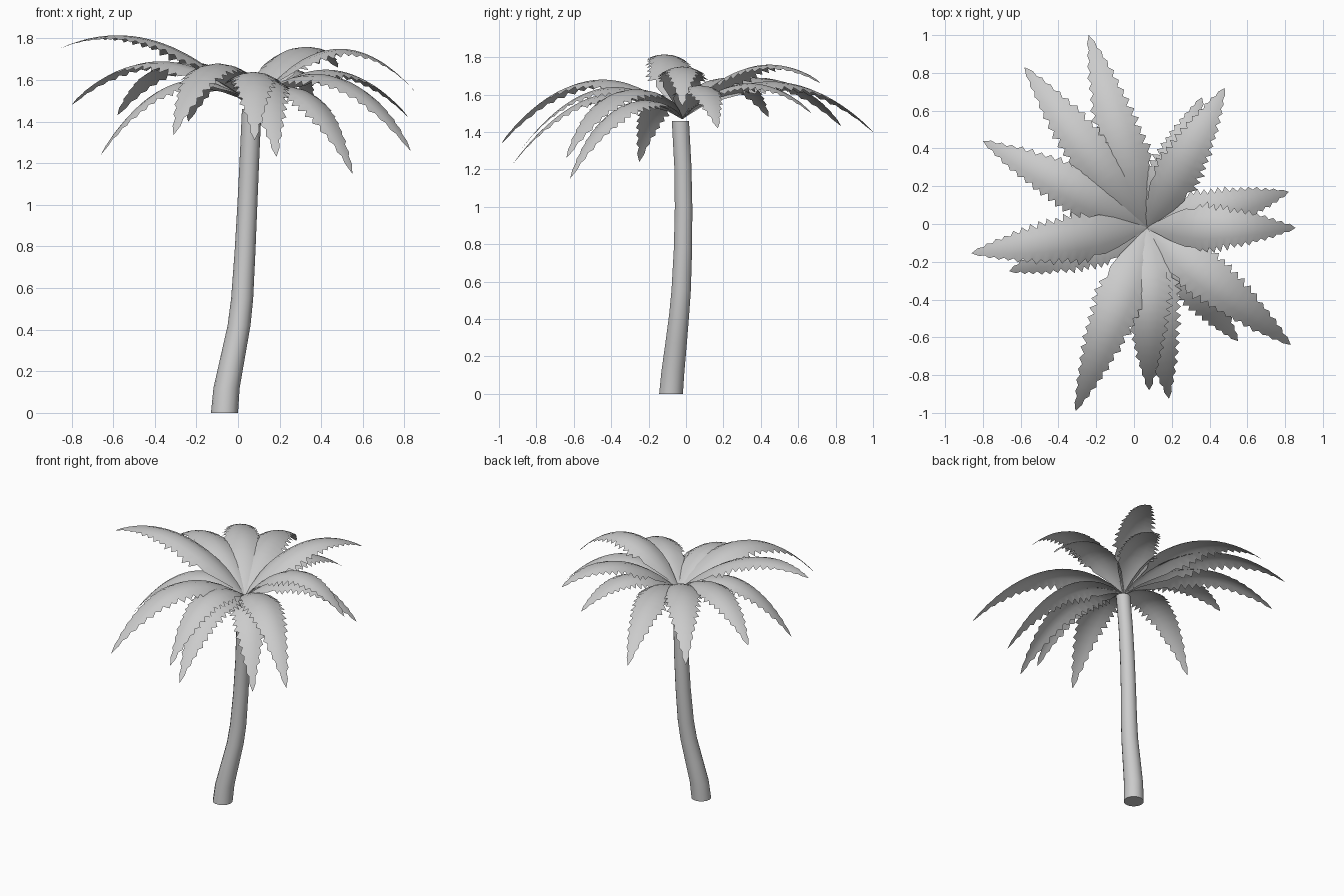
import bpy, bmesh, math, random
from mathutils import Vector

if "Cube" in bpy.data.objects:
    bpy.data.objects.remove(bpy.data.objects["Cube"])

random.seed(4)


def lerp_table(table, t):
    for (a, va), (b, vb) in zip(table, table[1:]):
        if t <= b:
            return va + (vb - va) * (t - a) / (b - a)
    return table[-1][1]


def finish(name, bm, angle):
    mesh = bpy.data.meshes.new(name)
    bm.to_mesh(mesh)
    bm.free()
    ob = bpy.data.objects.new(name, mesh)
    bpy.context.collection.objects.link(ob)
    bpy.ops.object.select_all(action='DESELECT')
    ob.select_set(True)
    bpy.context.view_layer.objects.active = ob
    bpy.ops.object.shade_smooth_by_angle(angle=math.radians(angle))


# Trunk: rings (x, y, z, radius) along a gently bent path
rings = [(-.065, -.08, 0, .065), (-.055, -.07, .12, .063), (-.025, -.053, .27, .059),
         (.005, -.037, .42, .055), (.02, -.026, .55, .053), (.034, -.016, .78, .05),
         (.045, -.013, 1.0, .048), (.055, -.017, 1.22, .047), (.066, -.03, 1.46, .047)]
SIDES = 14
bm = bmesh.new()
loops = []
for x, y, z, r in rings:
    loops.append([bm.verts.new((x + r * math.cos(2 * math.pi * k / SIDES),
                                y + r * math.sin(2 * math.pi * k / SIDES), z))
                  for k in range(SIDES)])
for a, b in zip(loops, loops[1:]):
    for k in range(SIDES):
        n = (k + 1) % SIDES
        bm.faces.new((a[k], a[n], b[n], b[k]))
bm.faces.new(loops[0][::-1])
bm.faces.new(loops[-1])
finish("trunk", bm, 40)

# Fronds: serrated arched blades from the crown point to each tip
CROWN = Vector((.07, -.02, 1.47))
WIDTH = [(0, .006), (.08, .04), (.16, .078), (.25, .108), (.36, .125), (.5, .11),
         (.65, .09), (.8, .06), (.92, .028), (1, 0)]
TEETH = 13


def frond(name, tx, ty, tz, peak):
    flat = Vector((tx - CROWN.x, ty - CROWN.y, 0))
    length = flat.length
    d = flat / length
    side = Vector((-d.y, d.x, 0))
    h, drop = peak - CROWN.z, tz - CROWN.z
    rise = 2 * h + 2 * math.sqrt(h * h - h * drop)
    fall = rise - drop
    scale = .8 + .2 * length / .9

    def point(t, w):
        slope = (rise - 2 * fall * t) / length
        normal = (Vector((0, 0, 1)) - d * slope).normalized()
        spine = CROWN + d * (t * length) + Vector((0, 0, rise * t - fall * t * t))
        return spine + side * w - normal * (2.8 * w * w)

    # row parameters: smooth stem part, then valley/tooth pairs
    rows = [(t, 0) for t in (0, .08, .16, .24)]
    for i in range(TEETH):
        t = .3 + .68 * i / TEETH
        rows += [(t, -1), (t + .4 * .68 / TEETH, 1)]
    rows.append((1, 0))
    bm = bmesh.new()
    grid = []
    for t, kind in rows:
        line = []
        for s in (-1, -.5, 0, .5, 1):
            w = lerp_table(WIDTH, t) * scale
            tt = t
            if abs(s) == 1 and kind:
                amp = .017 * min(1, (1.05 - t) * 2)
                w = max(.003, w + kind * amp * random.uniform(.5, 1.2))
                tt += .012 if kind > 0 else 0
            line.append(bm.verts.new(point(min(tt, 1), w * s)))
        grid.append(line)
    for a, b in zip(grid, grid[1:]):
        for k in range(4):
            bm.faces.new((a[k], b[k], b[k + 1], a[k + 1]))
    bmesh.ops.remove_doubles(bm, verts=bm.verts, dist=.0005)
    bmesh.ops.recalc_face_normals(bm, faces=bm.faces)
    if sum(f.normal.z for f in bm.faces) < 0:
        bmesh.ops.reverse_faces(bm, faces=bm.faces)
    finish(name, bm, 60)


# tip x, tip y, tip z, highest point of the arch
tips = [(-.24, 1.0, 1.40, 1.67), (-.58, .83, 1.43, 1.69), (-.80, .44, 1.48, 1.69),
        (-.86, -.155, 1.75, 1.815), (-.66, -.25, 1.24, 1.60), (-.31, -.99, 1.335, 1.68),
        (.08, -.88, 1.31, 1.64), (.185, -.925, 1.23, 1.61), (.55, -.62, 1.15, 1.57),
        (.83, -.64, 1.26, 1.63), (.855, -.02, 1.54, 1.75), (.82, .17, 1.42, 1.65),
        (.48, .72, 1.66, 1.76), (.36, .67, 1.50, 1.66)]
for i, tip in enumerate(tips):
    frond(f"frond_{i + 1}", *tip)
